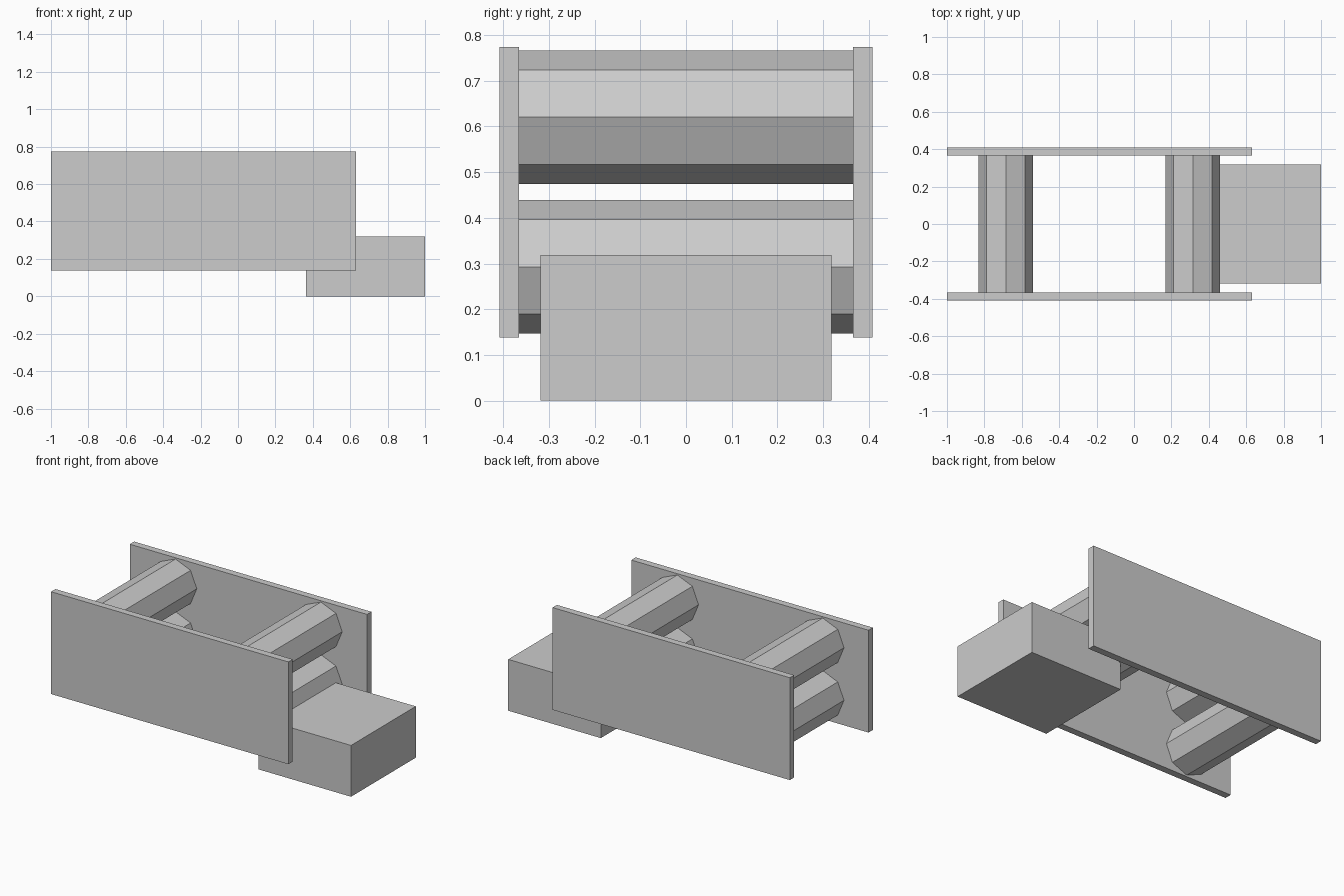
import bpy
import math

cube = bpy.data.objects.get("Cube")
if cube:
    bpy.data.objects.remove(cube, do_unlink=True)

# Single flat grey
grey = bpy.data.materials.new("light_grey")
grey.use_nodes = True
colour = (0.604, 0.604, 0.604, 1)
grey.diffuse_color = colour
grey.node_tree.nodes["Principled BSDF"].inputs["Base Color"].default_value = colour


def finish(name):
    obj = bpy.context.object
    obj.name = obj.data.name = name
    obj.data.materials.append(grey)
    return obj


def box(name, low, high):
    centre = [(a + b) / 2 for a, b in zip(low, high)]
    bpy.ops.mesh.primitive_cube_add(size=1, location=centre)
    obj = finish(name)
    obj.scale = [b - a for a, b in zip(low, high)]
    bpy.ops.object.transform_apply(location=False, rotation=False, scale=True)
    return obj


PLATE_IN, PLATE_OUT = 0.365, 0.408

# Two upright side plates
box("front_plate", (-1, -PLATE_OUT, 0.138), (0.632, -PLATE_IN, 0.774))
box("back_plate", (-1, PLATE_IN, 0.138), (0.632, PLATE_OUT, 0.774))

# Four eight-sided rollers spanning the plates
for side, x in (("right", -0.685), ("left", 0.315)):
    for level, z in (("lower", 0.293), ("upper", 0.62)):
        bpy.ops.mesh.primitive_cylinder_add(
            vertices=8, radius=0.146, depth=2 * PLATE_IN,
            location=(x, 0, z), rotation=(math.pi / 2, 0, 0))
        finish(f"{level}_{side}_roller")

# Low block sticking out at one end
box("end_block", (0.363, -0.318, 0), (1, 0.318, 0.319))
